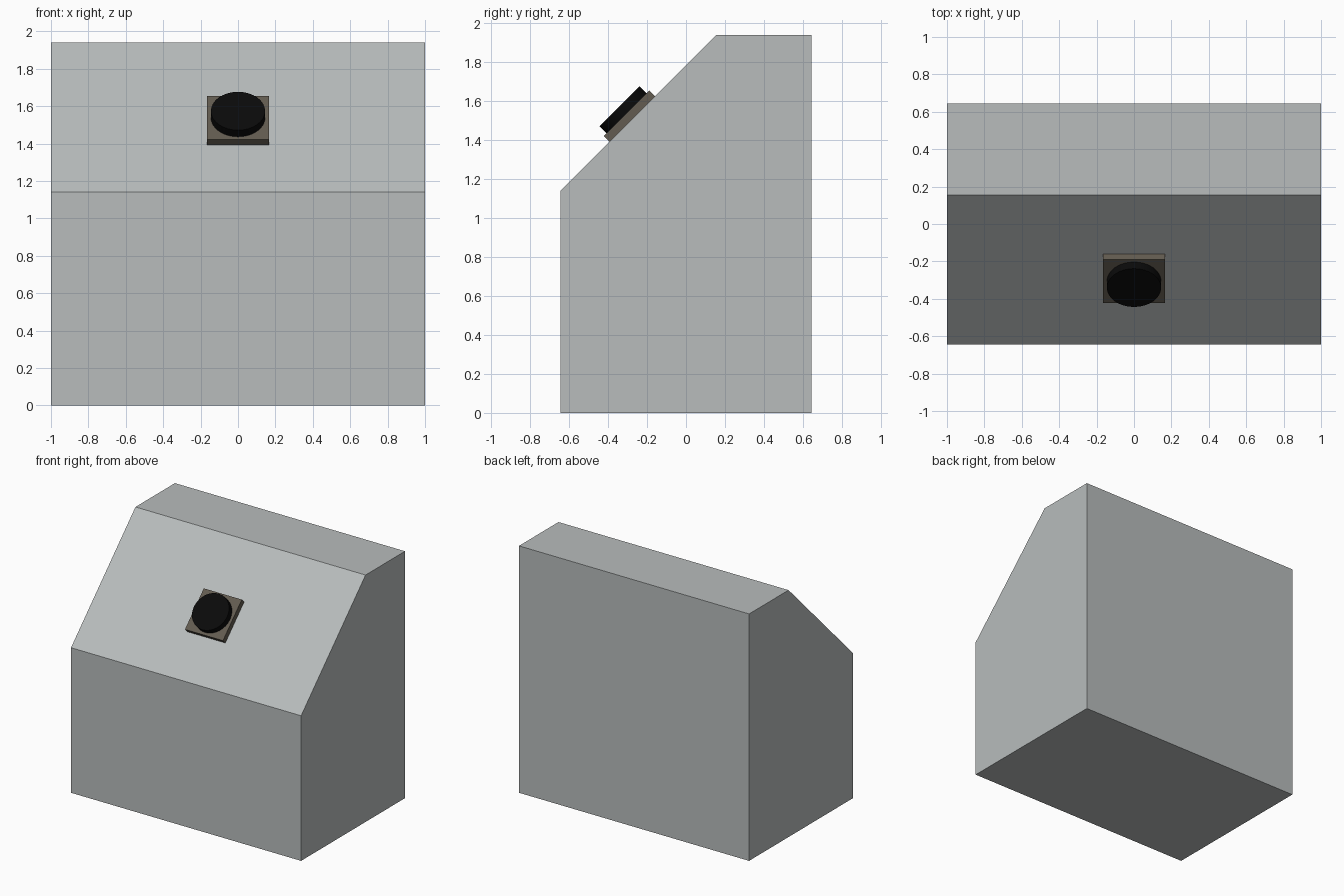
import bpy, bmesh, math
from mathutils import Matrix, Vector

if "Cube" in bpy.data.objects:
    bpy.data.objects.remove(bpy.data.objects["Cube"])


def material(name, rgb):
    m = bpy.data.materials.new(name)
    m.diffuse_color = (*rgb, 1.0)
    m.use_nodes = True
    m.node_tree.nodes["Principled BSDF"].inputs["Base Color"].default_value = m.diffuse_color
    return m


def add_object(name, bm, mat):
    bmesh.ops.recalc_face_normals(bm, faces=bm.faces)
    mesh = bpy.data.meshes.new(name)
    bm.to_mesh(mesh)
    bm.free()
    mesh.materials.append(mat)
    ob = bpy.data.objects.new(name, mesh)
    bpy.context.collection.objects.link(ob)
    return ob


grey = material("light_grey", (0.48, 0.505, 0.505))
brown = material("brown_grey", (0.125, 0.107, 0.082))
black = material("black", (0.003, 0.003, 0.003))

# Console body: side profile extruded across the width
profile = [(-0.645, 0), (0.645, 0), (0.645, 1.94), (0.155, 1.94), (-0.645, 1.14)]
bm = bmesh.new()
face = bm.faces.new([bm.verts.new((-1, y, z)) for y, z in profile])
ext = bmesh.ops.extrude_face_region(bm, geom=[face])
bmesh.ops.translate(bm, vec=(2, 0, 0),
                    verts=[v for v in ext["geom"] if isinstance(v, bmesh.types.BMVert)])
add_object("console_body", bm, grey)

# Frame of the sloped panel: local z points out of the slope
slope = Matrix.Translation(Vector((0, -0.276, 1.509))) @ Matrix.Rotation(math.radians(45), 4, "X")

# Square mounting plate
bm = bmesh.new()
bmesh.ops.create_cube(bm, size=1.0, matrix=slope @ Matrix.Translation((0, 0, 0.02))
                      @ Matrix.Diagonal((0.33, 0.33, 0.044, 1)))
add_object("button_plate", bm, brown)

# Round push button
bm = bmesh.new()
bmesh.ops.create_cone(bm, cap_ends=True, segments=32, radius1=0.145, radius2=0.145,
                      depth=0.052, matrix=slope @ Matrix.Translation((0, 0, 0.066)))
button = add_object("round_button", bm, black)
bpy.context.view_layer.objects.active = button
button.select_set(True)
bpy.ops.object.shade_smooth_by_angle(angle=math.radians(30))
